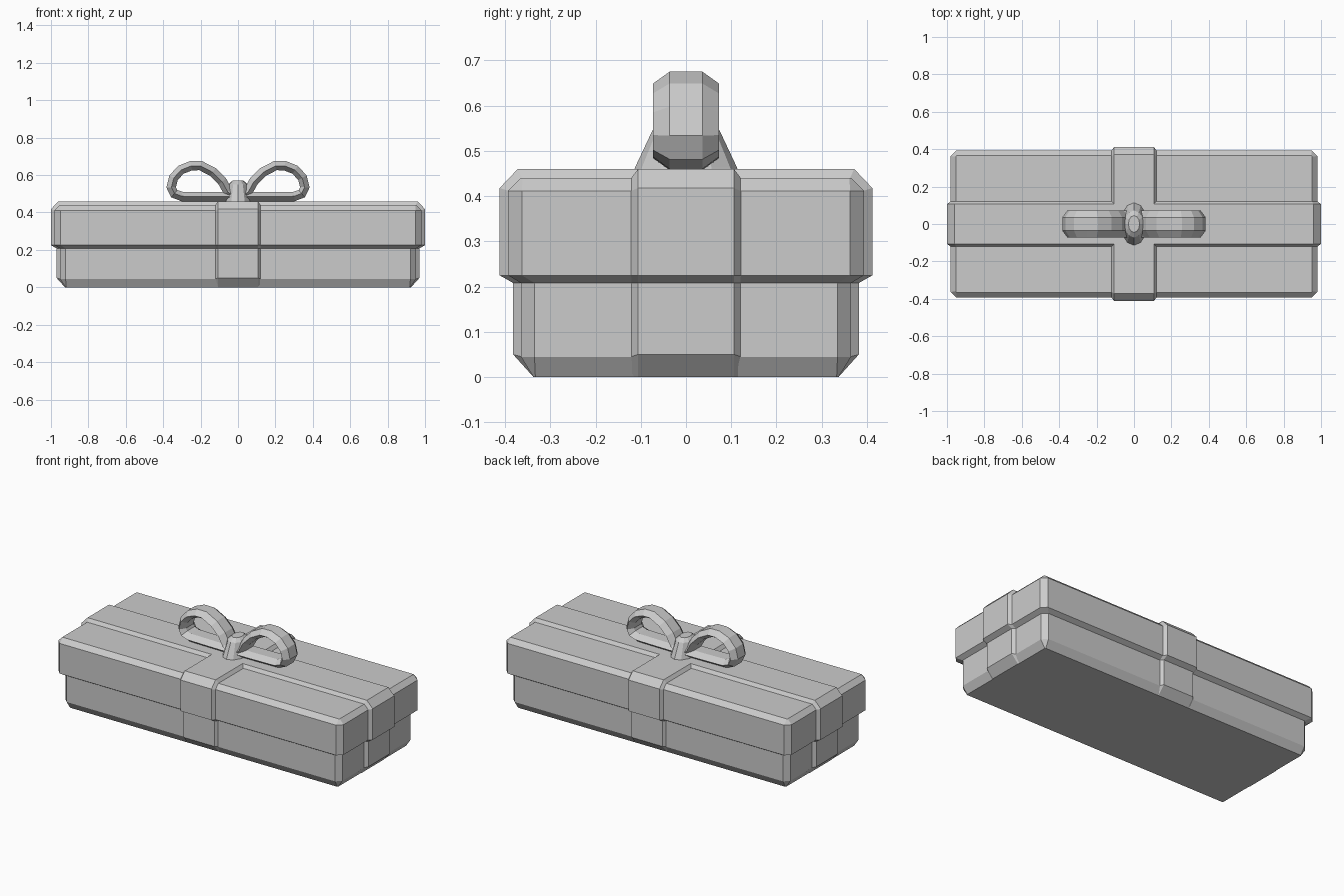
import bpy, bmesh, math
from mathutils import Vector

if "Cube" in bpy.data.objects:
    bpy.data.objects.remove(bpy.data.objects["Cube"])


def loft(name, rings, mirror=False):
    """Skin a series of equal-length closed rings and cap both ends."""
    bm = bmesh.new()
    rows = [[bm.verts.new(p) for p in ring] for ring in rings]
    n = len(rows[0])
    for a, b in zip(rows, rows[1:]):
        for i in range(n):
            j = (i + 1) % n
            bm.faces.new((a[i], a[j], b[j], b[i]))
    bm.faces.new(rows[0][::-1])
    bm.faces.new(rows[-1])
    if mirror:
        geom = bmesh.ops.duplicate(bm, geom=bm.verts[:] + bm.edges[:] + bm.faces[:])["geom"]
        for v in geom:
            if isinstance(v, bmesh.types.BMVert):
                v.co.x *= -1
    bmesh.ops.recalc_face_normals(bm, faces=bm.faces[:])
    me = bpy.data.meshes.new(name)
    bm.to_mesh(me)
    bm.free()
    ob = bpy.data.objects.new(name, me)
    bpy.context.collection.objects.link(ob)
    return ob


def chamfered_rect(x, y, c, z):
    return [(x, y - c, z), (x - c, y, z), (c - x, y, z), (-x, y - c, z),
            (-x, c - y, z), (c - x, -y, z), (x - c, -y, z), (x, c - y, z)]


# Box base and overhanging lid
loft("box_base", [chamfered_rect(*r) for r in
                  [(.922, .337, .004, 0), (.952, .365, .03, .045), (.952, .365, .03, .22)]])
loft("box_lid", [chamfered_rect(*r) for r in
                 [(.952, .365, .03, .208), (.98, .393, .03, .225),
                  (.98, .393, .03, .412), (.952, .365, .004, .44)]])


# Ribbon bands following the box outline, with sloping edges
def band(name, half, along_x):
    def outline(w, steps):
        side = [(half - d, z) for d, z in steps]
        pts = side + [(-u, z) for u, z in reversed(side)]
        return [(u, w, z) if along_x else (w, u, z) for u, z in pts]
    low = [(.08, .001), (.05, .045), (.05, .208), (.021, .225), (.021, .411), (.05, .439)]
    high = [(.075, 0), (.03, .05), (.03, .208), (0, .225), (0, .418), (.04, .46)]
    loft(name, [outline(-.122, low), outline(-.106, high),
                outline(.106, high), outline(.122, low)])


band("ribbon_lengthwise", 1.0, True)
band("ribbon_crosswise", .412, False)

# Bow loops: bevelled strap swept around a teardrop path, mirrored
path = [(.02, .485), (.055, .51), (.085, .565), (.135, .615), (.20, .649), (.25, .649),
        (.305, .627), (.343, .585), (.356, .535), (.34, .502), (.30, .487), (.16, .485), (.02, .484)]
path = [Vector(p) for p in path]
section = [(-.036, .027), (.036, .027), (.073, 0), (.036, -.024), (-.036, -.024), (-.073, 0)]
rings = []
for i, p in enumerate(path):
    t = (path[min(i + 1, len(path) - 1)] - path[max(i - 1, 0)]).normalized()
    nx, nz = -t.y, t.x
    rings.append([(p.x + nx * o, y, p.y + nz * o) for y, o in section])
loft("bow_loops", rings, mirror=True)

# Central knot
knot = [(.075, .12, .445), (.07, .112, .465), (.052, .072, .55), (.03, .045, .57)]
loft("bow_knot", [[(a * math.cos(k * math.tau / 12), b * math.sin(k * math.tau / 12), z)
                   for k in range(12)] for a, b, z in knot])
